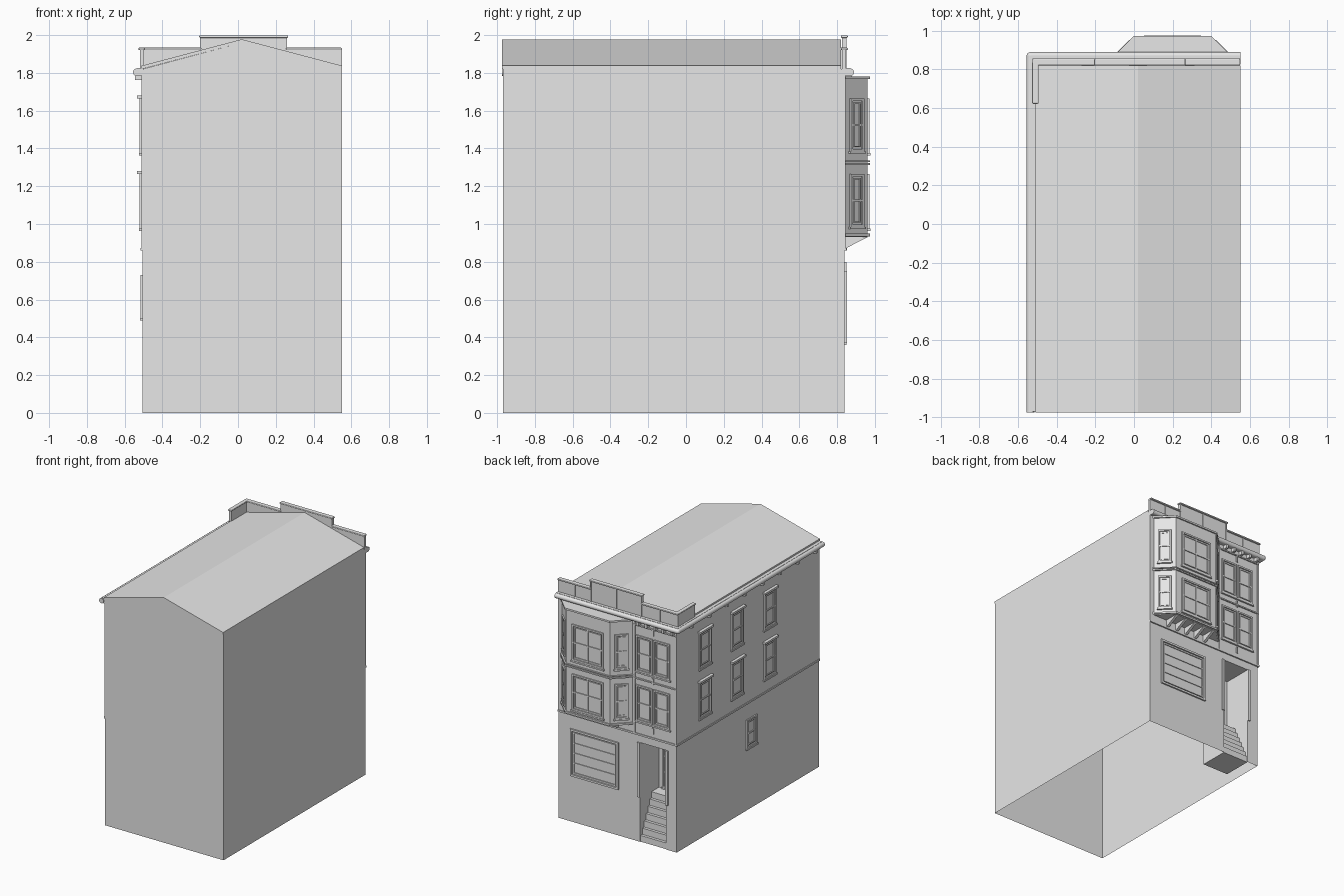
import bpy, bmesh, math
from mathutils import Matrix, Vector

if "Cube" in bpy.data.objects:
    bpy.data.objects.remove(bpy.data.objects["Cube"])

GREY = (0.8, 0.8, 0.8, 1)
plaster = bpy.data.materials.new("plain_grey")
plaster.use_nodes = True
plaster.diffuse_color = GREY
plaster.node_tree.nodes["Principled BSDF"].inputs["Base Color"].default_value = GREY

# Main dimensions
LEFT, RIGHT, FRONT, BACK = 0.55, -0.505, -0.97, 0.84
EAVE, RIDGE_X, RIDGE, BELT = 1.82, 0.02, 1.96, 0.86
CLAD = BACK + 0.005
SIDE = RIGHT - 0.006
FLOORS = ((0.975, 1.265), (1.375, 1.665))


def finish(name, bm, bevel=0):
    bmesh.ops.remove_doubles(bm, verts=bm.verts, dist=1e-5)
    bmesh.ops.recalc_face_normals(bm, faces=bm.faces)
    mesh = bpy.data.meshes.new(name)
    bm.to_mesh(mesh)
    bm.free()
    mesh.materials.append(plaster)
    ob = bpy.data.objects.new(name, mesh)
    bpy.context.scene.collection.objects.link(ob)
    if bevel:
        mod = ob.modifiers.new("soft_edge", "BEVEL")
        mod.width, mod.segments = bevel, 2
    return ob


def boxes(name, spans, matrix=Matrix(), bevel=0):
    """One object made of boxes, each given as (x0, x1, y0, y1, z0, z1)."""
    bm = bmesh.new()
    for x0, x1, y0, y1, z0, z1 in spans:
        part = bmesh.ops.create_cube(bm, size=1)["verts"]
        for v in part:
            v.co = Vector((x1 if v.co.x > 0 else x0,
                           y1 if v.co.y > 0 else y0,
                           z1 if v.co.z > 0 else z0))
    bm.transform(matrix)
    mesh = bpy.data.meshes.new(name)
    bm.to_mesh(mesh)
    bm.free()
    mesh.materials.append(plaster)
    ob = bpy.data.objects.new(name, mesh)
    bpy.context.scene.collection.objects.link(ob)
    if bevel:
        mod = ob.modifiers.new("soft_edge", "BEVEL")
        mod.width, mod.segments = bevel, 2
    return ob


def extrude(name, points, vector):
    bm = bmesh.new()
    face = bm.faces.new([bm.verts.new(p) for p in points])
    new = bmesh.ops.extrude_face_region(bm, geom=[face], use_keep_orig=True)["geom"]
    moved = [g for g in new if isinstance(g, bmesh.types.BMVert)]
    bmesh.ops.translate(bm, verts=moved, vec=vector)
    return finish(name, bm)


def rod(name, a, b, radius):
    """Round moulding between two points, with a ball at its start."""
    a, b = Vector(a), Vector(b)
    turn = (b - a).to_track_quat("Z", "Y").to_matrix().to_4x4()
    bm = bmesh.new()
    bmesh.ops.create_cone(bm, cap_ends=True, segments=16, radius1=radius, radius2=radius,
                          depth=(b - a).length, matrix=Matrix.Translation((a + b) / 2) @ turn)
    bmesh.ops.create_uvsphere(bm, u_segments=16, v_segments=8, radius=radius,
                              matrix=Matrix.Translation(a))
    ob = finish(name, bm)
    bpy.context.view_layer.objects.active = ob
    ob.select_set(True)
    bpy.ops.object.shade_smooth_by_angle()
    ob.select_set(False)


def border(w, z0, z1, t, depth):
    return [(-w, -w + t, 0, depth, z0, z1), (w - t, w, 0, depth, z0, z1),
            (-w, w, 0, depth, z0, z0 + t), (-w, w, 0, depth, z1 - t, z1)]


def window(name, x, y, angle, width, z0, z1, cols=1, rows=2, hood=False):
    w, t = width / 2, 0.013
    spans = border(w, z0, z1, t, 0.01) + border(w - 0.022, z0 + 0.022, z1 - 0.022, 0.007, 0.006)
    for c in range(1, cols):
        u = -w + width * c / cols
        spans.append((u - 0.006, u + 0.006, 0, 0.007, z0, z1))
    for r in range(1, rows):
        z = z0 + (z1 - z0) * r / rows
        spans.append((-w, w, 0, 0.007, z - 0.005, z + 0.005))
    spans.append((-w - 0.008, w + 0.008, 0, 0.014, z0 - 0.012, z0))
    if hood:
        spans.append((-w - 0.01, w + 0.01, 0, 0.024, z1, z1 + 0.016))
    boxes(name, spans, Matrix.Translation((x, y, 0)) @ Matrix.Rotation(math.radians(angle), 4, "Z"))


# Open-bottomed wall shell with a recessed entrance
DOOR0, DOOR1, DOOR_TOP, DEEP = -0.41, -0.18, 0.8, BACK - 0.24
gable = [(LEFT, 0), (LEFT, EAVE), (RIDGE_X, RIDGE), (RIGHT, EAVE), (RIGHT, 0)]
notch = [(DOOR0, 0), (DOOR0, DOOR_TOP), (DOOR1, DOOR_TOP), (DOOR1, 0)]
faces = [[(x, FRONT, z) for x, z in gable],
         [(x, BACK, z) for x, z in gable + notch],
         [(x, DEEP, z) for x, z in notch]]
for x in (LEFT, RIGHT):
    faces.append([(x, FRONT, 0), (x, BACK, 0), (x, BACK, EAVE), (x, FRONT, EAVE)])
for (xa, za), (xb, zb) in zip(notch, notch[1:]):
    faces.append([(xa, BACK, za), (xb, BACK, zb), (xb, DEEP, zb), (xa, DEEP, za)])
shell = bmesh.new()
for f in faces:
    shell.faces.new([shell.verts.new(p) for p in f])
finish("walls", shell)

# Upper cladding and belt moulding
boxes("upper_cladding", [(SIDE, LEFT, BACK, CLAD, BELT, EAVE),
                         (SIDE, RIGHT, FRONT, BACK, BELT, EAVE)])
boxes("belt_moulding", [(SIDE - 0.006, LEFT, BACK, CLAD + 0.006, BELT, BELT + 0.014),
                        (SIDE - 0.006, RIGHT, FRONT, BACK, BELT, BELT + 0.014)])

# Roof slab
slab = [(LEFT, EAVE), (RIDGE_X, RIDGE), (RIGHT - 0.005, EAVE),
        (RIGHT - 0.005, EAVE + 0.018), (RIDGE_X, RIDGE + 0.018), (LEFT, EAVE + 0.018)]
extrude("roof", [(x, FRONT - 0.005, z) for x, z in slab], (0, 1.795, 0))

# Entrance stairs, door and side trims
STEPS = 7
profile = [(BACK, 0)]
for i in range(STEPS):
    y = BACK - 0.005 - i * 0.023
    profile += [(y, i * 0.05), (y, (i + 1) * 0.05)]
profile += [(DEEP, STEPS * 0.05), (DEEP, 0)]
extrude("entrance_stairs", [(DOOR0, y, z) for y, z in profile[1:]], (DOOR1 - DOOR0, 0, 0))
window("entrance_door", (DOOR0 + DOOR1) / 2, DEEP, 0, 0.16, 0.36, 0.74, rows=3)
boxes("entrance_trims", [(x - 0.011, x + 0.011, BACK, BACK + 0.01, 0.36, DOOR_TOP)
                         for x in (DOOR0 - 0.011, DOOR1 + 0.011)])

# Wide shutter on the ground floor
slats = border(0.215, 0.37, 0.75, 0.016, 0.012) + border(0.19, 0.395, 0.725, 0.008, 0.007)
slats += [(-0.19, 0.19, 0, 0.006, z, z + 0.007) for z in (0.475, 0.555, 0.635)]
boxes("ground_shutter", slats, Matrix.Translation((0.225, BACK, 0)))


# Bay: body, mouldings, windows and brackets
def bay(name, grow, z0, z1):
    out, top = 0.962 + grow, 1.158 + 1.414 * grow
    half = [(top - BACK, BACK), (top - out, out)]
    pts = [(0.2 + h, y, z0) for h, y in half] + [(0.2 - h, y, z0) for h, y in reversed(half)]
    extrude(name, pts, (0, 0, z1 - z0))


bay("bay_body", 0, 0.93, 1.775)
for label, z, h in (("bottom", 0.935, 0.014), ("lower_middle", 1.312, 0.01),
                    ("upper_middle", 1.328, 0.008), ("top", 1.768, 0.014)):
    bay("bay_moulding_" + label, 0.011, z, z + h)
for i in range(5):
    x = 0.01 + i * 0.09
    extrude("bay_bracket", [(x, BACK, 0.868), (x, 0.96, 0.93), (x, BACK, 0.93)], (0.022, 0, 0))
for z0, z1 in FLOORS:
    window("bay_front_window", 0.2, 0.962, 0, 0.28, z0, z1, cols=2)
    for side in (-1, 1):
        window("bay_side_window", 0.2 + side * 0.256, 0.902, -45 * side, 0.1, z0 + 0.01, z1)
    for x in (-0.222, -0.378):
        window("paired_window", x, CLAD, 0, 0.145, z0, z1)
    for y in (0.49, 0.08, -0.335):
        window("side_window", SIDE, y, 90, 0.15, z0, z1, hood=True)
window("ground_side_window", RIGHT, -0.11, 90, 0.13, 0.5, 0.73)

# Facade trim around the paired windows
boxes("facade_trim", [(x, x + 0.014, CLAD, CLAD + 0.007, BELT, 1.77) for x in (SIDE, -0.14)]
      + [(SIDE, -0.13, CLAD, CLAD + 0.01, z, z + 0.01) for z in (1.312, 1.74)]
      + [(-0.306, -0.294, CLAD, CLAD + 0.008, z, z + 0.05) for z in (0.9, 1.3, 1.69)])

# Round cornice with small brackets
corner = (-0.536, 0.87, 1.803)
rod("facade_cornice", corner, (LEFT, 0.87, 1.803), 0.02)
rod("side_cornice", corner, (-0.536, FRONT - 0.005, 1.803), 0.02)
boxes("cornice_backing", [(-0.536, LEFT, BACK, 0.87, 1.785, 1.825),
                          (-0.536, RIGHT, FRONT, BACK, 1.785, 1.825)])
boxes("cornice_brackets",
      [(-0.49 + i * 0.075, -0.47 + i * 0.075, CLAD, 0.878, 1.755, 1.787) for i in range(5)]
      + [(-0.545, SIDE, 0.68 - i * 0.225, 0.7 - i * 0.225, 1.763, 1.787) for i in range(8)])

# Stepped parapet with caps and panel strips
steps = ((-0.52, -0.2, 1.92), (-0.2, 0.26, 1.985), (0.26, LEFT, 1.92))
boxes("parapet", [(a, b, 0.825, 0.845, 1.8, z) for a, b, z in steps]
      + [(-0.52, -0.5, 0.63, 0.825, 1.8, 1.92)])
boxes("parapet_caps", [(a - 0.006, min(b + 0.006, LEFT), 0.82, 0.857, z, z + 0.014)
                       for a, b, z in steps]
      + [(-0.527, -0.493, 0.622, 0.84, 1.92, 1.934)], bevel=0.006)
boxes("parapet_strips", [(x - 0.005, x + 0.005, 0.845, 0.851, 1.82, z)
                         for x, z in ((-0.36, 1.92), (-0.195, 1.985), (0.03, 1.985),
                                      (0.255, 1.985), (0.4, 1.92))])
